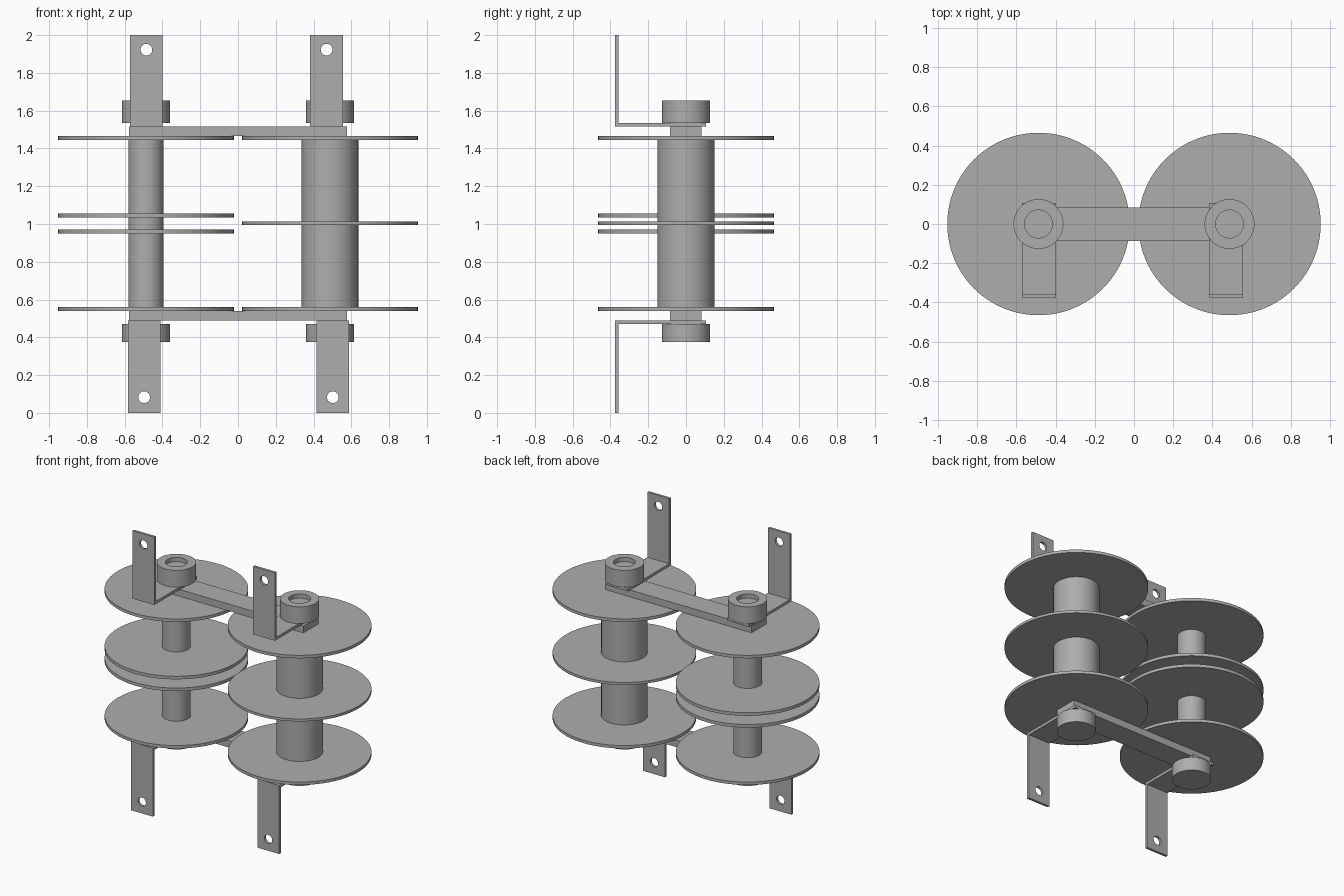
import bpy, bmesh, math
from mathutils import Matrix

if "Cube" in bpy.data.objects:
    bpy.data.objects.remove(bpy.data.objects["Cube"])

grey = bpy.data.materials.new("plain grey")
grey.use_nodes = True
colour = (0.42, 0.42, 0.42, 1)
grey.diffuse_color = colour
grey.node_tree.nodes["Principled BSDF"].inputs["Base Color"].default_value = colour


def make(name, bm, smooth=False):
    bmesh.ops.recalc_face_normals(bm, faces=bm.faces)
    mesh = bpy.data.meshes.new(name)
    bm.to_mesh(mesh)
    bm.free()
    mesh.materials.append(grey)
    ob = bpy.data.objects.new(name, mesh)
    bpy.context.collection.objects.link(ob)
    if smooth:
        smooth_sides(ob)
    return ob


def smooth_sides(ob):
    bpy.ops.object.select_all(action="DESELECT")
    ob.select_set(True)
    bpy.context.view_layer.objects.active = ob
    bpy.ops.object.shade_smooth_by_angle(angle=math.radians(30))


def lathe(name, x, profile, steps=96):
    """Spin (radius, z) points about the upright axis at x."""
    bm = bmesh.new()
    verts = [bm.verts.new((r, 0, z)) for r, z in profile]
    edges = [bm.edges.new(pair) for pair in zip(verts, verts[1:])]
    bmesh.ops.spin(bm, geom=verts + edges, cent=(0, 0, 0), axis=(0, 0, 1),
                   angle=math.tau, steps=steps)
    bmesh.ops.remove_doubles(bm, verts=bm.verts, dist=1e-5)
    bm.transform(Matrix.Translation((x, 0, 0)))
    return make(name, bm, smooth=True)


def cylinder(name, x, r, z0, z1):
    return lathe(name, x, [(0, z0), (r, z0), (r, z1), (0, z1)])


def prism(name, outline, x0, x1):
    """Extrude a (y, z) outline from x0 to x1."""
    bm = bmesh.new()
    face = bm.faces.new([bm.verts.new((x0, y, z)) for y, z in outline])
    grown = bmesh.ops.extrude_face_region(bm, geom=[face])["geom"]
    bmesh.ops.translate(bm, vec=(x1 - x0, 0, 0),
                        verts=[v for v in grown if isinstance(v, bmesh.types.BMVert)])
    return make(name, bm)


def bracket(name, x, bend, inner, tip, hole_z):
    """L-shaped mounting strap with a screw hole near its tip."""
    back, front, wall = 0.107, -0.375, -0.357
    ob = prism(name, [(back, bend), (front, bend), (front, tip), (wall, tip),
                      (wall, inner), (back, inner)], x - 0.0865, x + 0.0865)
    bm = bmesh.new()
    turn = Matrix.Translation((x, front, hole_z)) @ Matrix.Rotation(math.pi / 2, 4, "X")
    bmesh.ops.create_cone(bm, cap_ends=True, segments=48, radius1=0.031,
                          radius2=0.031, depth=0.2, matrix=turn)
    cutter = make("hole_cutter", bm)
    cutter.hide_render = True
    cut = ob.modifiers.new("screw_hole", "BOOLEAN")
    cut.operation, cut.solver, cut.object = "DIFFERENCE", "EXACT", cutter
    bpy.context.view_layer.objects.active = ob
    bpy.ops.object.modifier_apply(modifier=cut.name)
    bpy.data.objects.remove(cutter)
    smooth_sides(ob)


LEFT, RIGHT = 0.487, -0.487

# Two reels: a drum with end discs and middle discs
for side, x, drum_r, middles in (("right", RIGHT, 0.093, [(0.95, 0.972), (1.034, 1.056)]),
                                 ("left", LEFT, 0.15, [(0.994, 1.012)])):
    cylinder(f"{side}_drum", x, drum_r, 0.55, 1.455)
    for i, (z0, z1) in enumerate([(0.54, 0.561)] + middles + [(1.445, 1.466)]):
        cylinder(f"{side}_disc_{i + 1}", x, 0.465, z0, z1)

    # Axle ends: recessed collar on top, solid cap below
    lathe(f"{side}_top_collar", x, [(0, 1.535), (0.127, 1.535), (0.127, 1.655),
                                    (0.071, 1.655), (0.071, 1.625), (0, 1.625)])
    cylinder(f"{side}_bottom_cap", x, 0.127, 0.375, 0.471)

# Flat bars joining the reels
for name, z0, z1 in (("top_bar", 1.466, 1.515), ("bottom_bar", 0.49, 0.54)):
    prism(name, [(-0.086, z0), (0.083, z0), (0.083, z1), (-0.086, z1)], -0.577, 0.577)

# Mounting straps
for side, x_top, x_low in (("right", -0.485, -0.497), ("left", 0.469, 0.502)):
    bracket(f"{side}_top_bracket", x_top, 1.515, 1.535, 2.0, 1.923)
    bracket(f"{side}_bottom_bracket", x_low, 0.49, 0.47, 0.0, 0.083)
